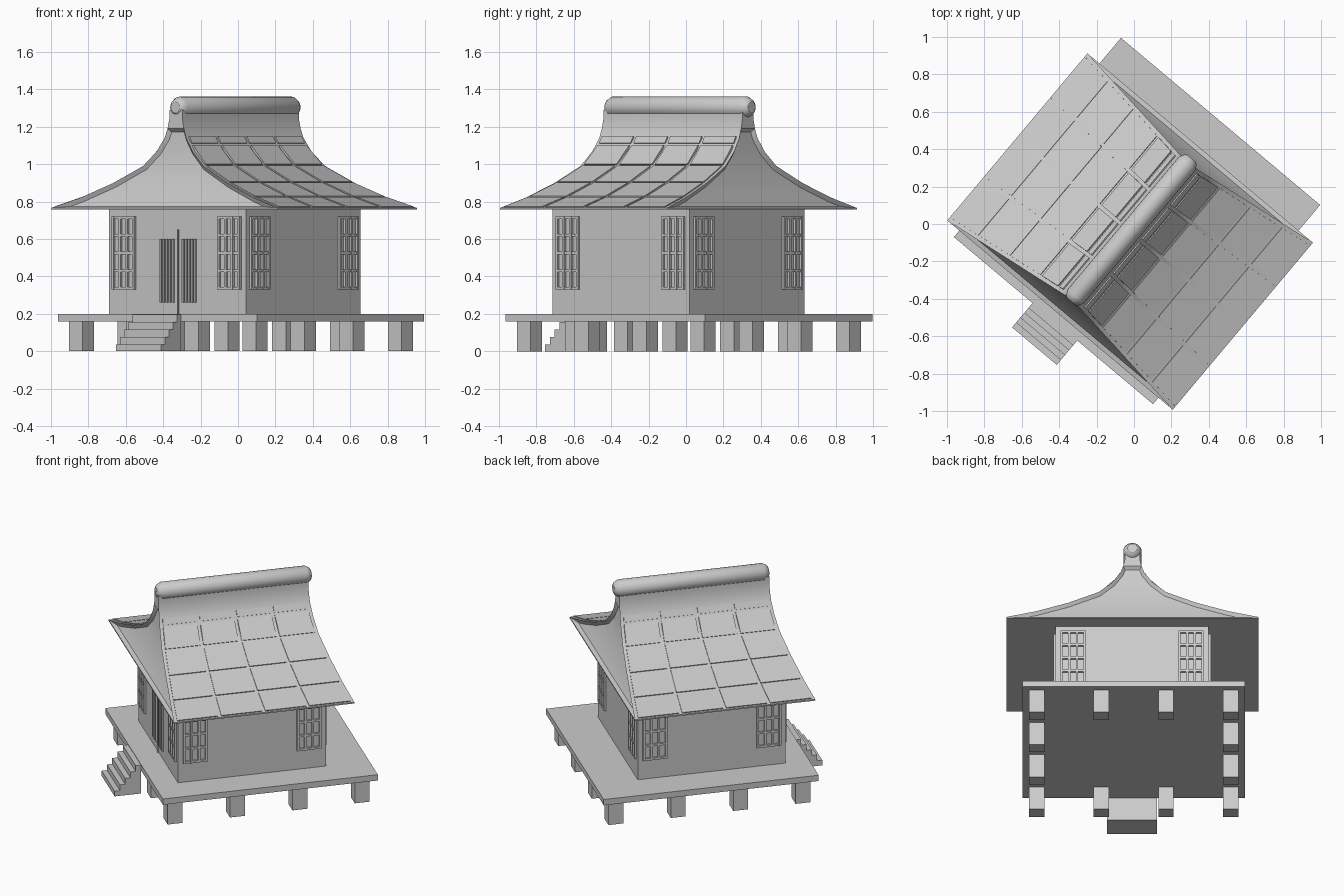
import bpy, bmesh, math
from mathutils import Matrix, Vector

if "Cube" in bpy.data.objects:
    bpy.data.objects.remove(bpy.data.objects["Cube"])

# Everything is built square-on, then turned 40 degrees about z
PLACE = Matrix.Translation((0.016, 0.016, 0)) @ Matrix.Rotation(math.radians(-40), 4, 'Z')


def finish(name, bm, smooth=False):
    bmesh.ops.recalc_face_normals(bm, faces=bm.faces)
    bm.transform(PLACE)
    mesh = bpy.data.meshes.new(name)
    bm.to_mesh(mesh)
    bm.free()
    ob = bpy.data.objects.new(name, mesh)
    bpy.context.collection.objects.link(ob)
    if smooth:
        bpy.ops.object.select_all(action='DESELECT')
        ob.select_set(True)
        bpy.context.view_layer.objects.active = ob
        bpy.ops.object.shade_smooth_by_angle(angle=math.radians(32))
    return ob


def box(bm, x0, x1, y0, y1, z0, z1, mat=Matrix()):
    m = Matrix.Translation(((x0 + x1) / 2, (y0 + y1) / 2, (z0 + z1) / 2))
    m = m @ Matrix.Diagonal((x1 - x0, y1 - y0, z1 - z0, 1))
    bmesh.ops.create_cube(bm, size=1, matrix=mat @ m)


# Platform
bm = bmesh.new()
box(bm, -.695, .695, -.695, .695, .16, .20)
finish("platform", bm)

# Support posts around the rim
bm = bmesh.new()
grid = (-.605, -.202, .202, .605)
for x in grid:
    for y in grid:
        if max(abs(x), abs(y)) > .5:
            box(bm, x - .048, x + .048, y - .048, y + .048, 0, .16)
finish("posts", bm)

# Steps: one stepped profile extruded sideways
bm = bmesh.new()
outline = [(-.695, 0)]
for i in range(5):
    y = -.695 - .034 * i
    outline += [(y, .196 - .04 * i), (y - .034, .196 - .04 * i)]
outline.append((-.865, 0))
face = bm.faces.new([bm.verts.new((-.146, y, z)) for y, z in outline])
ext = bmesh.ops.extrude_face_region(bm, geom=[face])
bmesh.ops.translate(bm, vec=(.312, 0, 0),
                    verts=[v for v in ext['geom'] if isinstance(v, bmesh.types.BMVert)])
finish("steps", bm)

# Walls
WX, WY, WH = .01, -.064, .478
bm = bmesh.new()
box(bm, WX - WH, WX + WH, WY - WH, WY + WH, .19, .77)
finish("walls", bm)

# Lattice windows, two on each wall (3 x 4 panes)
bm = bmesh.new()
for k in range(4):
    turn = Matrix.Translation((WX, WY, 0)) @ Matrix.Rotation(k * math.pi / 2, 4, 'Z')
    front, back = -WH - .014, -WH + .01
    for c in (-.368, .368):
        for i in range(4):
            x = c - .072 + .048 * i
            box(bm, x - .007, x + .007, front, back, .33, .72, turn)
        for j in range(5):
            z = .337 + .094 * j
            box(bm, c - .079, c + .079, front + .002, back, z - .007, z + .007, turn)
finish("windows", bm)

# Double door: centre post and slatted panels
bm = bmesh.new()
front = WY - WH
box(bm, .015, .023, front - .01, front + .01, .2, .65)
for side in (-1, 1):
    for i in range(5):
        x = .019 + side * (.035 + .021 * i)
        box(bm, x - .005, x + .005, front - .01, front + .01, .26, .6)
finish("door_slats", bm)

# Roof: concave profile swept front to back, ends leaning inward
RX, RY = .008, -.067
PROFILE = [(.787, .757), (.787, .766), (.6, .822), (.4, .898), (.21, .99), (.125, 1.068),
           (.075, 1.14), (.057, 1.19), (.046, 1.24), (.046, 1.29)]


def half_len(s):
    return .583 - .133 * (.787 - s)


bm = bmesh.new()
ring = {}
for i, (s, z) in enumerate(PROFILE):
    for sx in (-1, 1):
        for sy in (-1, 1):
            ring[i, sx, sy] = bm.verts.new((RX + sx * s, RY + sy * half_len(s), z))
caps = {-1: [], 1: []}
for i in range(len(PROFILE) - 1):
    for a in (-1, 1):
        bm.faces.new([ring[i, a, -1], ring[i, a, 1], ring[i + 1, a, 1], ring[i + 1, a, -1]])
        f = bm.faces.new([ring[i, -1, a], ring[i, 1, a], ring[i + 1, 1, a], ring[i + 1, -1, a]])
        if 1 <= i <= 6:
            caps[a].append(f)
for i in (0, len(PROFILE) - 1):
    bm.faces.new([ring[i, -1, -1], ring[i, 1, -1], ring[i, 1, 1], ring[i, -1, 1]])
bmesh.ops.recalc_face_normals(bm, faces=bm.faces)
# Recessed gable panels
for a in (-1, 1):
    bmesh.ops.inset_region(bm, faces=caps[a], thickness=.018, depth=-.02, use_even_offset=True)
finish("roof", bm, True)

# Ridge roll with narrowed ends
bm = bmesh.new()
N = 24
rings = []
for y, r in ((-.5, .03), (-.492, .042), (-.465, .057), (.465, .057), (.492, .042), (.5, .03)):
    rings.append([bm.verts.new((RX + r * math.cos(t), -.056 + y, 1.304 + r * math.sin(t)))
                  for t in (2 * math.pi * k / N for k in range(N))])
for p, q in zip(rings, rings[1:]):
    for k in range(N):
        bm.faces.new([p[k], p[(k + 1) % N], q[(k + 1) % N], q[k]])
bm.faces.new(rings[0])
bm.faces.new(rings[-1])
finish("ridge_roll", bm, True)


def surface_z(s):
    for (s0, z0), (s1, z1) in zip(PROFILE[1:], PROFILE[2:]):
        if s1 <= s <= s0 and s0 > s1:
            return z0 + (z1 - z0) * (s0 - s) / (s0 - s1)
    return PROFILE[1][1]


# Roof plates: five rows of four on each slope
bm = bmesh.new()
rows = [.785, .6, .4, .21, .1, .07]
for side in (-1, 1):
    for s0, s1 in zip(rows, rows[1:]):
        p0, p1 = Vector((s0, 0, surface_z(s0))), Vector((s1, 0, surface_z(s1)))
        d = (p1 - p0).normalized()
        n = Vector((d.z, 0, -d.x))
        p0, p1 = p0 + d * .008, p1 - d * .008
        for c in range(4):
            t0, t1 = -1 + c * .5, -.5 + c * .5
            layers = []
            for off in (-.012, .006):
                layers.append([bm.verts.new((RX + side * (p.x + n.x * off),
                                             RY + t * (half_len(p.x) - .012) + e,
                                             p.z + n.z * off))
                               for p, t, e in ((p0, t0, .01), (p0, t1, -.01),
                                               (p1, t1, -.01), (p1, t0, .01))])
            lo, hi = layers
            bm.faces.new(lo)
            bm.faces.new(hi)
            for k in range(4):
                j = (k + 1) % 4
                bm.faces.new([lo[k], lo[j], hi[j], hi[k]])
finish("roof_plates", bm)
